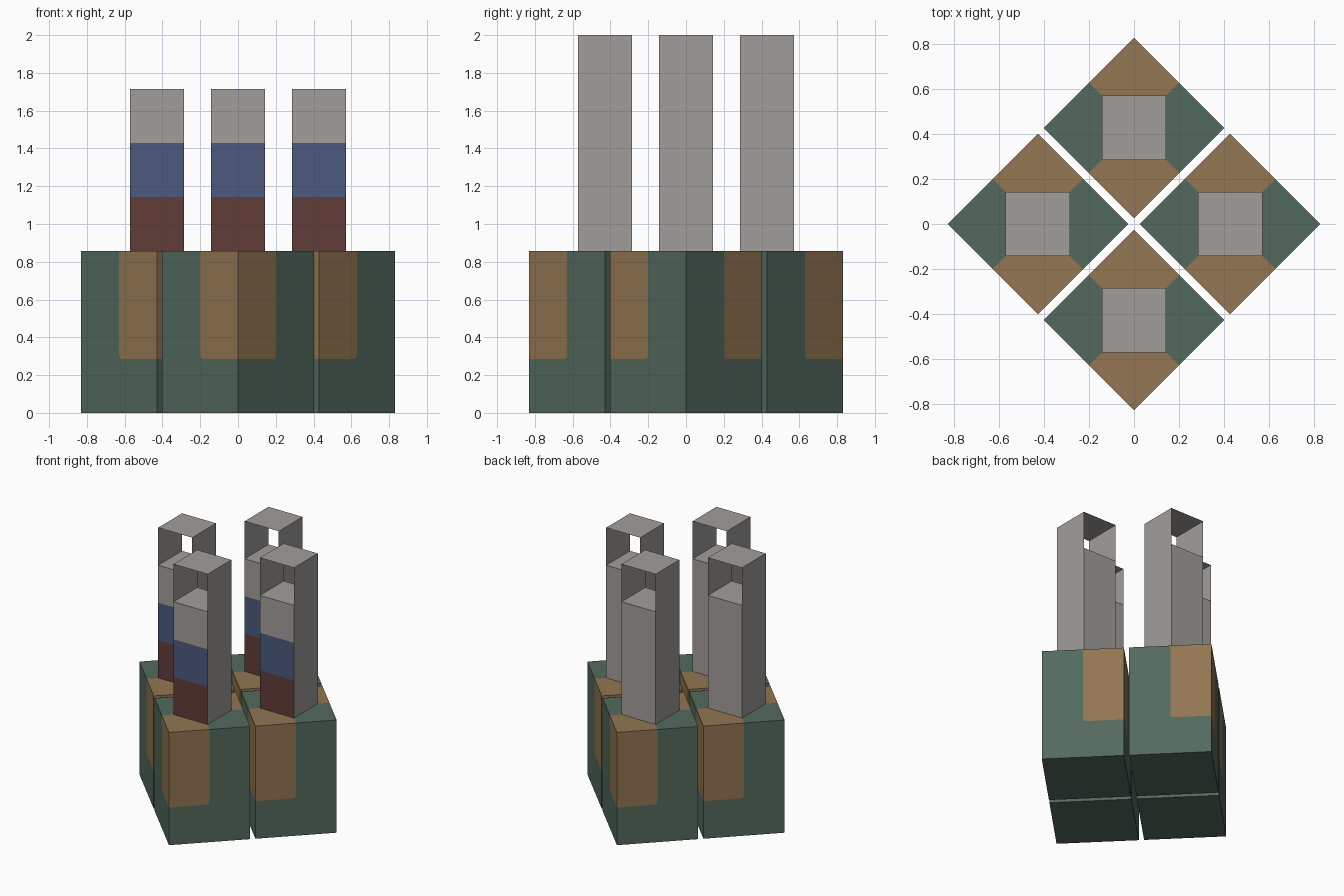
import bpy, bmesh

if "Cube" in bpy.data.objects:
    bpy.data.objects.remove(bpy.data.objects["Cube"])


def material(name, rgb):
    """Flat material from 0-255 sRGB values."""
    lin = [(c / 255 / 12.92) if c < 10 else ((c / 255 + 0.055) / 1.055) ** 2.4 for c in rgb]
    m = bpy.data.materials.new(name)
    m.use_nodes = True
    m.diffuse_color = (*lin, 1)
    bsdf = m.node_tree.nodes["Principled BSDF"]
    bsdf.inputs["Base Color"].default_value = (*lin, 1)
    bsdf.inputs["Roughness"].default_value = 0.9
    return m


GREEN = material("dark green", (83, 106, 93))
BROWN = material("brown", (146, 118, 83))
GREY = material("warm grey", (162, 157, 155))
BLUE = material("navy blue", (76, 90, 126))
RED = material("maroon", (97, 60, 57))

R = 0.402        # half diagonal of a base block
T = 0.143        # half width of a tower
OFFSET = 0.428   # distance of each block from the centre
Z_BAND, Z_BASE, Z_LID, Z_TOP = 0.286, 0.857, 1.714, 2.0


def build(name, faces, mats, location, weld):
    """Make an object from (points, material index) faces."""
    bm = bmesh.new()
    for pts, mat in faces:
        f = bm.faces.new([bm.verts.new(p) for p in pts])
        f.material_index = mat
    if weld:
        bmesh.ops.remove_doubles(bm, verts=bm.verts, dist=1e-4)
        bmesh.ops.recalc_face_normals(bm, faces=bm.faces)
    mesh = bpy.data.meshes.new(name)
    bm.to_mesh(mesh)
    bm.free()
    for m in mats:
        mesh.materials.append(m)
    ob = bpy.data.objects.new(name, mesh)
    ob.location = location
    bpy.context.collection.objects.link(ob)


def block_faces():
    """Diamond block: brown front and back corners, green elsewhere."""
    faces = [([(R, 0, 0), (0, R, 0), (-R, 0, 0), (0, -R, 0)], 0)]
    h = R / 2
    band = [(0, Z_BAND), (0.47, Z_BAND), (0.49, Z_BAND + 0.006), (0.5, Z_BAND + 0.02), (0.5, Z_BASE)]
    brown = band + [(0, Z_BASE)]
    green = [(0, 0), (1, 0), (1, Z_BASE)] + band[::-1]
    for sy in (-1, 1):
        # side walls, t runs from the brown corner to the green corner
        for sx in (-1, 1):
            for outline, mat in ((brown, 1), (green, 0)):
                faces.append(([(sx * R * t, sy * R * (1 - t), z) for t, z in outline], mat))
        # top surface around the tower
        top = [(0, R), (h, h), (T, T), (-T, T), (-h, h)]
        faces.append(([(x, sy * y, Z_BASE) for x, y in top], 1))
        faces.append(([(sy * y, x, Z_BASE) for x, y in top], 0))
    faces.append(([(-T, -T, Z_BASE), (T, -T, Z_BASE), (T, T, Z_BASE), (-T, T, Z_BASE)], 0))
    return faces


def tower_faces():
    """Sheet tower with a banded front, a lid and an open hoop on top."""
    faces = []
    levels = [Z_BASE, 1.143, 1.429, Z_LID]
    for i, mat in enumerate((2, 1, 0)):
        a, b = levels[i], levels[i + 1]
        faces.append(([(-T, -T, a), (T, -T, a), (T, -T, b), (-T, -T, b)], mat))
    faces.append(([(T, T, Z_BASE), (-T, T, Z_BASE), (-T, T, Z_LID), (T, T, Z_LID)], 0))
    faces.append(([(T, -T, Z_BASE), (T, T, Z_BASE), (T, T, Z_TOP), (T, -T, Z_TOP)], 0))
    faces.append(([(-T, T, Z_BASE), (-T, -T, Z_BASE), (-T, -T, Z_TOP), (-T, T, Z_TOP)], 0))
    for z in (Z_LID, Z_TOP):
        faces.append(([(-T, -T, z), (T, -T, z), (T, T, z), (-T, T, z)], 0))
    return faces


# Four blocks, each carrying a tower
for side, x, y in (("front", 0, -1), ("back", 0, 1), ("left", 1, 0), ("right", -1, 0)):
    loc = (x * OFFSET, y * OFFSET, 0)
    build(side + "_base_block", block_faces(), [GREEN, BROWN], loc, True)
    build(side + "_tower", tower_faces(), [GREY, BLUE, RED], loc, False)
